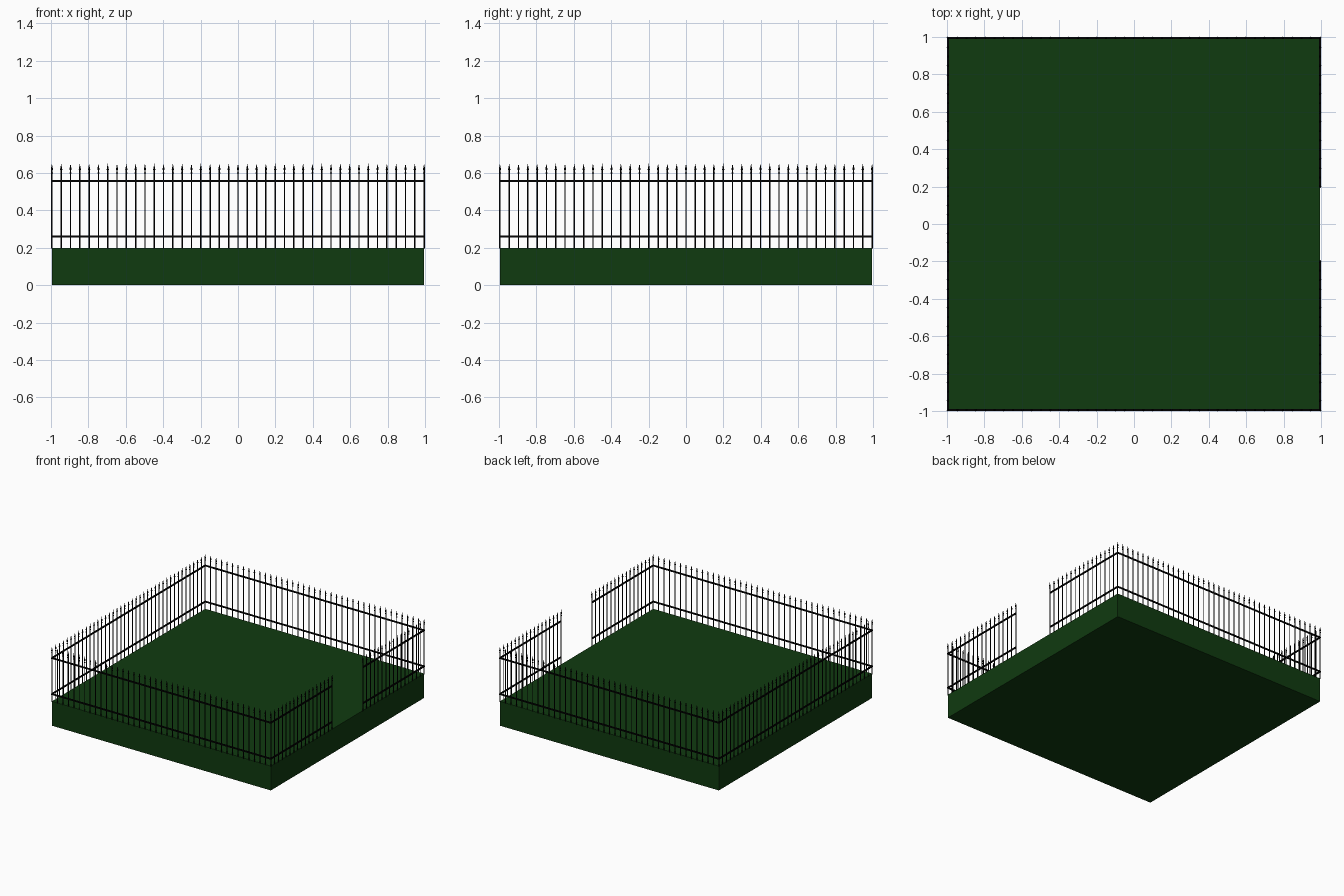
import bpy, bmesh, math
from mathutils import Matrix

if "Cube" in bpy.data.objects:
    bpy.data.objects.remove(bpy.data.objects["Cube"])

H = 0.995          # half size of lawn and fence centre line
TOP = 0.2          # lawn height
GATE = 0.2         # half width of the opening on the +x side
N = 40             # picket gaps per side


def material(name, rgb):
    m = bpy.data.materials.new(name)
    m.diffuse_color = (*rgb, 1)
    m.use_nodes = True
    m.node_tree.nodes["Principled BSDF"].inputs["Base Color"].default_value = m.diffuse_color
    return m


green = material("dark_grass_green", (0.005, 0.043, 0.005))
black = material("iron_black", (0.001, 0.001, 0.001))


def finish(bm, name, mat):
    me = bpy.data.meshes.new(name)
    bm.to_mesh(me)
    bm.free()
    me.materials.append(mat)
    ob = bpy.data.objects.new(name, me)
    bpy.context.collection.objects.link(ob)
    return ob


def box(bm, lo, hi):
    size = [b - a for a, b in zip(lo, hi)]
    mid = [(a + b) / 2 for a, b in zip(lo, hi)]
    bmesh.ops.create_cube(bm, size=1, matrix=Matrix.Translation(mid) @ Matrix.Diagonal((*size, 1)))


def cone(bm, x, y, z0, z1, r0, r1):
    bmesh.ops.create_cone(bm, cap_ends=True, segments=8, radius1=r0, radius2=r1, depth=z1 - z0,
                          matrix=Matrix.Translation((x, y, (z0 + z1) / 2)))


# lawn slab
bm = bmesh.new()
box(bm, (-H, -H, 0), (H, H, TOP))
finish(bm, "lawn_base", green)

# two rails on each side, split at the gate opening
bm = bmesh.new()
t = 0.005
for z in (0.26, 0.556):
    for s in (-1, 1):
        box(bm, (-H - t, s * H - t, z - t), (H + t, s * H + t, z + t))
        box(bm, (H - t, min(s * GATE, s * H), z - t), (H + t, max(s * GATE, s * H), z + t))
    box(bm, (-H - t, -H, z - t), (-H + t, H, z + t))
finish(bm, "fence_rails", black)

# picket positions around the border
spots = []
for i in range(N + 1):
    p = -H + 2 * H * i / N
    spots += [(p, -H), (p, H)]
    if 0 < i < N:
        spots.append((-H, p))
        if abs(p) > GATE - 0.01:
            spots.append((H, p))

# pickets with a small collar and a spear tip
bars, tips = bmesh.new(), bmesh.new()
for x, y in spots:
    cone(bars, x, y, TOP - 0.005, 0.62, 0.0036, 0.0036)
    cone(tips, x, y, 0.597, 0.603, 0.005, 0.005)
    cone(tips, x, y, 0.615, 0.65, 0.0065, 0.0)
bmesh.ops.remove_doubles(tips, verts=tips.verts, dist=1e-6)
finish(bars, "fence_pickets", black)
finish(tips, "picket_spear_tips", black)
